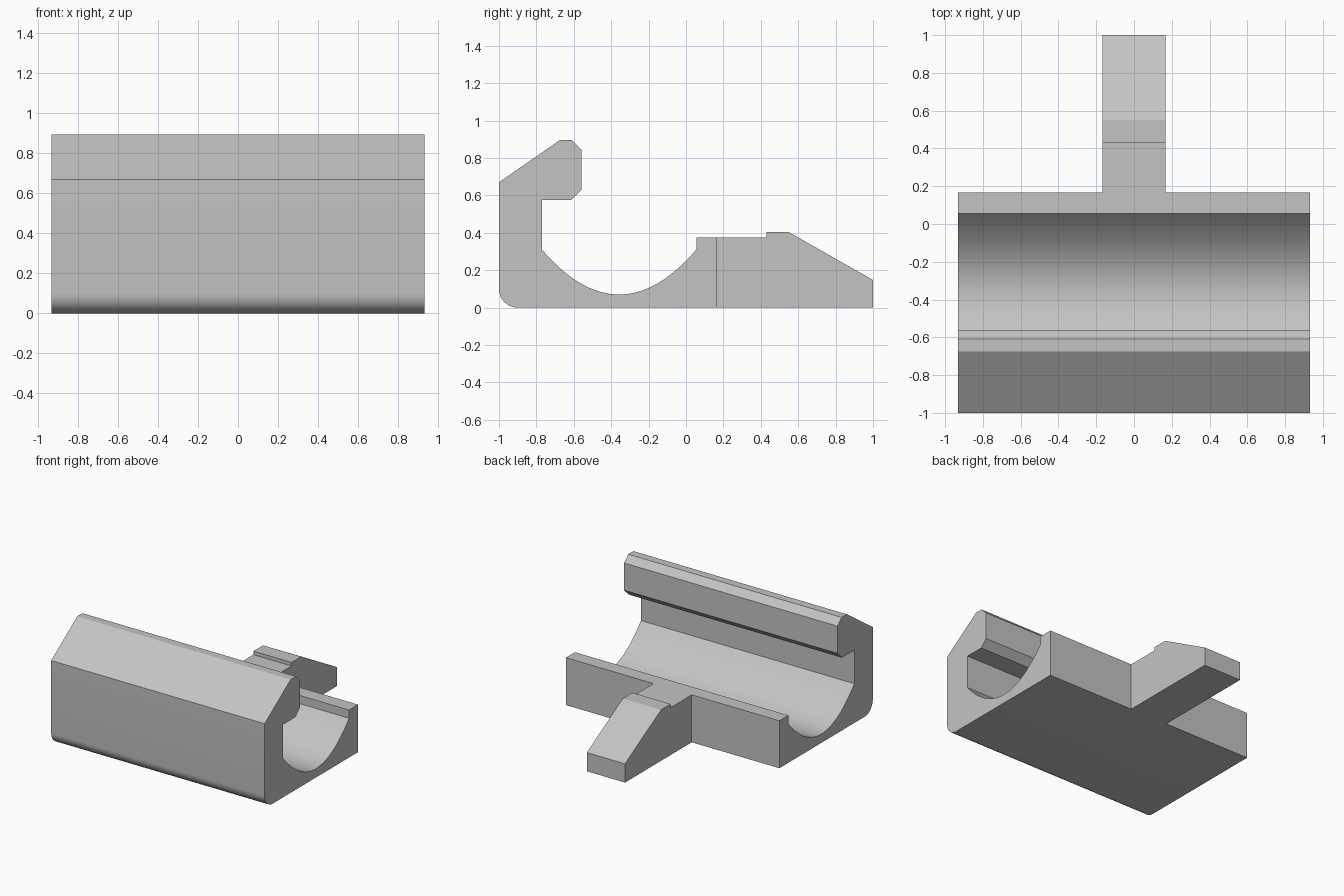
import bpy
import bmesh
from math import sin, cos, pi, radians

cube = bpy.data.objects.get("Cube")
if cube:
    bpy.data.objects.remove(cube, do_unlink=True)

grey = bpy.data.materials.new("plain grey")
grey.use_nodes = True
COLOR = (0.55, 0.55, 0.55, 1)
grey.diffuse_color = COLOR
grey.node_tree.nodes["Principled BSDF"].inputs["Base Color"].default_value = COLOR


def extrude_profile(name, profile, half_width):
    """Extrude a closed (y, z) profile symmetrically along x."""
    bm = bmesh.new()
    face = bm.faces.new([bm.verts.new((-half_width, y, z)) for y, z in profile])
    side = bmesh.ops.extrude_face_region(bm, geom=[face])["geom"]
    verts = [v for v in side if isinstance(v, bmesh.types.BMVert)]
    bmesh.ops.translate(bm, vec=(2 * half_width, 0, 0), verts=verts)
    bmesh.ops.recalc_face_normals(bm, faces=bm.faces)
    mesh = bpy.data.meshes.new(name)
    bm.to_mesh(mesh)
    bm.free()
    mesh.materials.append(grey)
    obj = bpy.data.objects.new(name, mesh)
    bpy.context.collection.objects.link(obj)
    return obj


# Rounded lower front edge
R = 0.1
fillet = [(-1 + R - R * sin(a), R - R * cos(a))
          for a in (pi / 2 * i / 10 for i in range(11))]
# Hooked upper lip, front to inside
hook = [(-1, 0.67), (-0.675, 0.895), (-0.61, 0.895), (-0.56, 0.845),
        (-0.56, 0.63), (-0.615, 0.575), (-0.77, 0.575)]
# Parabolic trough
MID, HALF = -0.3575, 0.4125
trough = [(MID + HALF * t, 0.07 + 0.24 * t * t)
          for t in (i / 16 for i in range(-16, 17))]
# Low rear wall
rear = [(0.055, 0.375), (0.167, 0.375), (0.167, 0)]

body = extrude_profile("clip_body", fillet + hook + trough + rear, 0.933)

# Sloped rear tongue with a small step, overlapping into the rear wall
tongue = extrude_profile("rear_tongue", [
    (0.11, 0), (0.11, 0.375), (0.43, 0.375), (0.43, 0.403),
    (0.55, 0.403), (1, 0.148), (1, 0)], 0.167)

# Merge the tongue into the body
bpy.ops.object.select_all(action="DESELECT")
bpy.context.view_layer.objects.active = body
body.select_set(True)
union = body.modifiers.new("union", "BOOLEAN")
union.operation = "UNION"
union.solver = "EXACT"
union.object = tongue
bpy.ops.object.modifier_apply(modifier=union.name)
bpy.data.objects.remove(tongue, do_unlink=True)

bpy.ops.object.shade_smooth_by_angle(angle=radians(25))
